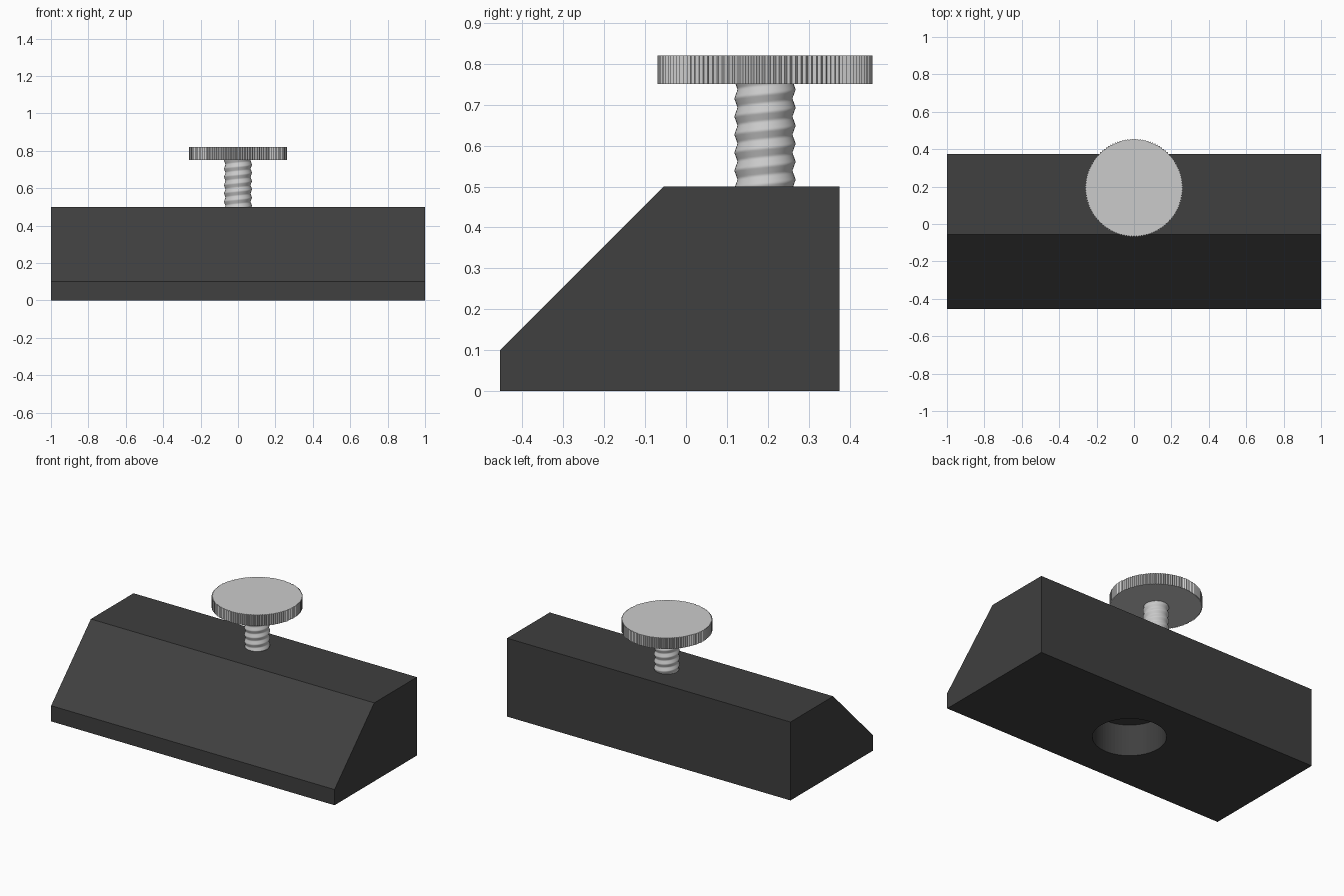
import bpy, bmesh
from math import sin, cos, pi, tau, radians

if "Cube" in bpy.data.objects:
    bpy.data.objects.remove(bpy.data.objects["Cube"])

AXIS_Y = 0.193  # centre line of the thumb screw


def add_object(name, bm):
    bmesh.ops.recalc_face_normals(bm, faces=bm.faces)
    mesh = bpy.data.meshes.new(name)
    bm.to_mesh(mesh)
    bm.free()
    ob = bpy.data.objects.new(name, mesh)
    bpy.context.collection.objects.link(ob)
    return ob


def loft(name, rings):
    """Skin closed rings of points and cap both ends."""
    bm = bmesh.new()
    loops = [[bm.verts.new(p) for p in ring] for ring in rings]
    n = len(loops[0])
    for a, b in zip(loops, loops[1:]):
        for i in range(n):
            j = (i + 1) % n
            bm.faces.new((a[i], a[j], b[j], b[i]))
    bm.faces.new(loops[0])
    bm.faces.new(loops[-1])
    return add_object(name, bm)


def ring(radius, z, n, y=AXIS_Y):
    """Ring whose radius may vary with the angle."""
    return [(radius(i) * cos(tau * i / n), y + radius(i) * sin(tau * i / n), z)
            for i in range(n)]


def smooth(ob, angle):
    bpy.ops.object.select_all(action='DESELECT')
    ob.select_set(True)
    bpy.context.view_layer.objects.active = ob
    bpy.ops.object.shade_smooth_by_angle(angle=radians(angle))


# Wedge-fronted block
profile = [(-0.455, 0), (0.375, 0), (0.375, 0.5), (-0.055, 0.5), (-0.455, 0.1)]
block = loft("block", [[(x, y, z) for y, z in profile] for x in (-1, 1)])
black = bpy.data.materials.new("black")
black.diffuse_color = (0.05, 0.05, 0.05, 1)
black.use_nodes = True
black.node_tree.nodes["Principled BSDF"].inputs["Base Color"].default_value = black.diffuse_color
block.data.materials.append(black)

# Round recess in the underside
cutter = loft("recess_cutter", [ring(lambda i: 0.21, z, 64, -0.04) for z in (-0.1, 0.2)])
cutter.hide_render = True
cutter.display_type = 'WIRE'
cut = block.modifiers.new("recess", 'BOOLEAN')
cut.operation = 'DIFFERENCE'
cut.object = cutter
cut.solver = 'EXACT'

# Threaded shank, sunk a little into the block and the knob
SEG, PITCH, Z0, Z1 = 40, 0.044, 0.47, 0.76
steps = round((Z1 - Z0) / PITCH * 12)


def thread_radius(i, z):
    phase = (z / PITCH - i / SEG) % 1
    return 0.067 + 0.008 * (1 - abs(2 * phase - 1))


levels = [Z0 + (Z1 - Z0) * k / steps for k in range(steps + 1)]
shank = loft("threaded_shank",
             [ring(lambda i, z=z: thread_radius(i, z), z, SEG) for z in levels])
smooth(shank, 50)

# Knurled thumb knob
TEETH = 120
knob = loft("knurled_knob",
            [ring(lambda i: 0.263 if i % 2 else 0.257, z, TEETH * 2) for z in (0.75, 0.82)])
